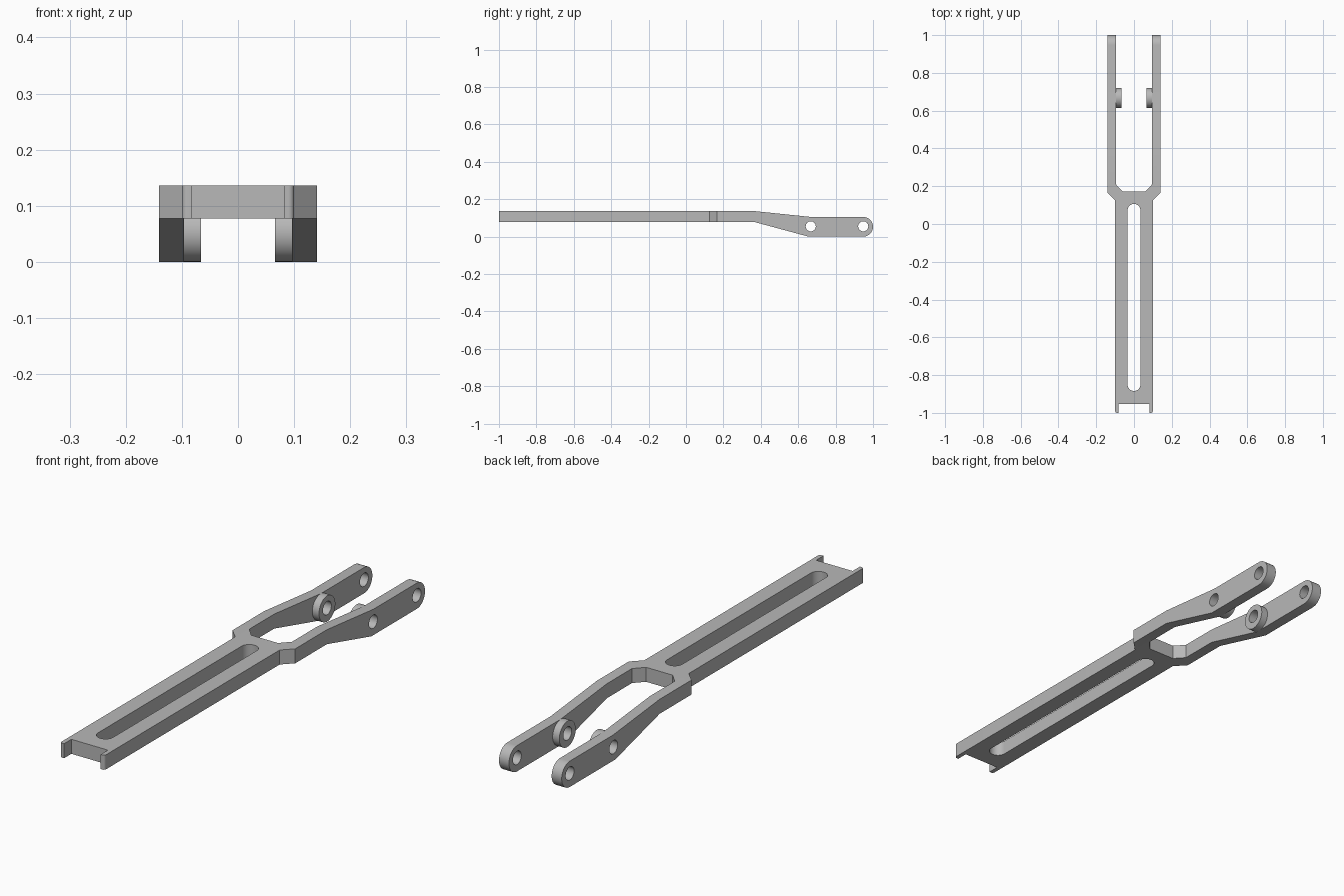
import bpy, bmesh
from math import sin, cos, pi, radians
from mathutils import Vector

cube = bpy.data.objects.get("Cube")
if cube:
    bpy.data.objects.remove(cube, do_unlink=True)

grey = bpy.data.materials.new("plain grey")
grey.use_nodes = True
colour = (0.48, 0.48, 0.48, 1)
grey.diffuse_color = colour
grey.node_tree.nodes["Principled BSDF"].inputs["Base Color"].default_value = colour


def arc(cx, cy, r, start, end, n=24):
    """Points along an arc, angles in degrees."""
    return [(cx + r * cos(radians(start + (end - start) * i / n)),
             cy + r * sin(radians(start + (end - start) * i / n))) for i in range(n + 1)]


def prism(name, points, axis, low, high):
    """Extrude a closed profile along x (profile in y, z) or z (profile in x, y)."""
    place = (lambda p, d: (d, p[0], p[1])) if axis == "x" else (lambda p, d: (p[0], p[1], d))
    bm = bmesh.new()
    face = bm.faces.new([bm.verts.new(place(p, low)) for p in points])
    top = bmesh.ops.extrude_face_region(bm, geom=[face])["geom"]
    shift = Vector(place((0, 0), high - low))
    bmesh.ops.translate(bm, vec=shift, verts=[g for g in top if isinstance(g, bmesh.types.BMVert)])
    bmesh.ops.recalc_face_normals(bm, faces=bm.faces)
    mesh = bpy.data.meshes.new(name)
    bm.to_mesh(mesh)
    bm.free()
    mesh.materials.append(grey)
    obj = bpy.data.objects.new(name, mesh)
    bpy.context.collection.objects.link(obj)
    return obj


def combine(obj, tool, operation):
    """Apply a boolean and delete the tool."""
    mod = obj.modifiers.new("cut", "BOOLEAN")
    mod.operation, mod.object, mod.solver = operation, tool, "EXACT"
    graph = bpy.context.evaluated_depsgraph_get()
    mesh = bpy.data.meshes.new_from_object(obj.evaluated_get(graph))
    obj.modifiers.clear()
    obj.data = mesh
    bpy.data.objects.remove(tool, do_unlink=True)


def drill(obj, y, z, r):
    circle = arc(y, z, r, 0, 360, 32)[:-1]
    combine(obj, prism("drill_cutter", circle, "x", -0.3, 0.3), "DIFFERENCE")


# Plan outline of the right half, from the front notch round to the fork crotch
half = [(0.082, -0.953), (0.082, -1)]
half += arc(0.09, -0.99, 0.01, -90, 0, 6)
half += [(0.1, 0.125), (0.141, 0.166), (0.141, 1), (0.096, 1), (0.096, 0.21), (0.06, 0.171)]
outline = half + [(-x, y) for x, y in reversed(half)]
arm = prism("forked_arm", outline, "z", -0.05, 0.2)

# Side profile: flat bar, dropped fork, rounded rear end
end_y, mid_z, end_r = 0.9475, 0.0525, 0.0525
profile = [(-1.05, 0.077), (0.37, 0.077), (0.655, 0)]
profile += arc(end_y, mid_z, end_r, -90, 90)
profile += [(0.67, 0.105), (0.37, 0.136), (-1.05, 0.136)]
combine(arm, prism("side_cutter", profile, "x", -0.3, 0.3), "INTERSECT")

# Long slot in the bar
slot = arc(0, 0.072, 0.034, 0, 180) + arc(0, -0.85, 0.034, 180, 360)
combine(arm, prism("slot_cutter", slot, "z", -0.1, 0.3), "DIFFERENCE")

# Pin holes
pivot_y, hole_r = 0.667, 0.027
for y in (pivot_y, end_y):
    drill(arm, y, 0.055, hole_r)

# Round bosses on the inner faces of the fork
parts = [arm]
for side, s in (("left", 1), ("right", -1)):
    ring = arc(pivot_y, mid_z, end_r, 0, 360, 40)[:-1]
    boss = prism(side + "_boss", ring, "x", *sorted((s * 0.066, s * 0.097)))
    drill(boss, pivot_y, 0.055, hole_r)
    parts.append(boss)

# Smooth the round surfaces, keep edges sharp
bpy.ops.object.select_all(action="DESELECT")
for obj in parts:
    obj.select_set(True)
bpy.context.view_layer.objects.active = arm
bpy.ops.object.shade_smooth_by_angle(angle=radians(25))
